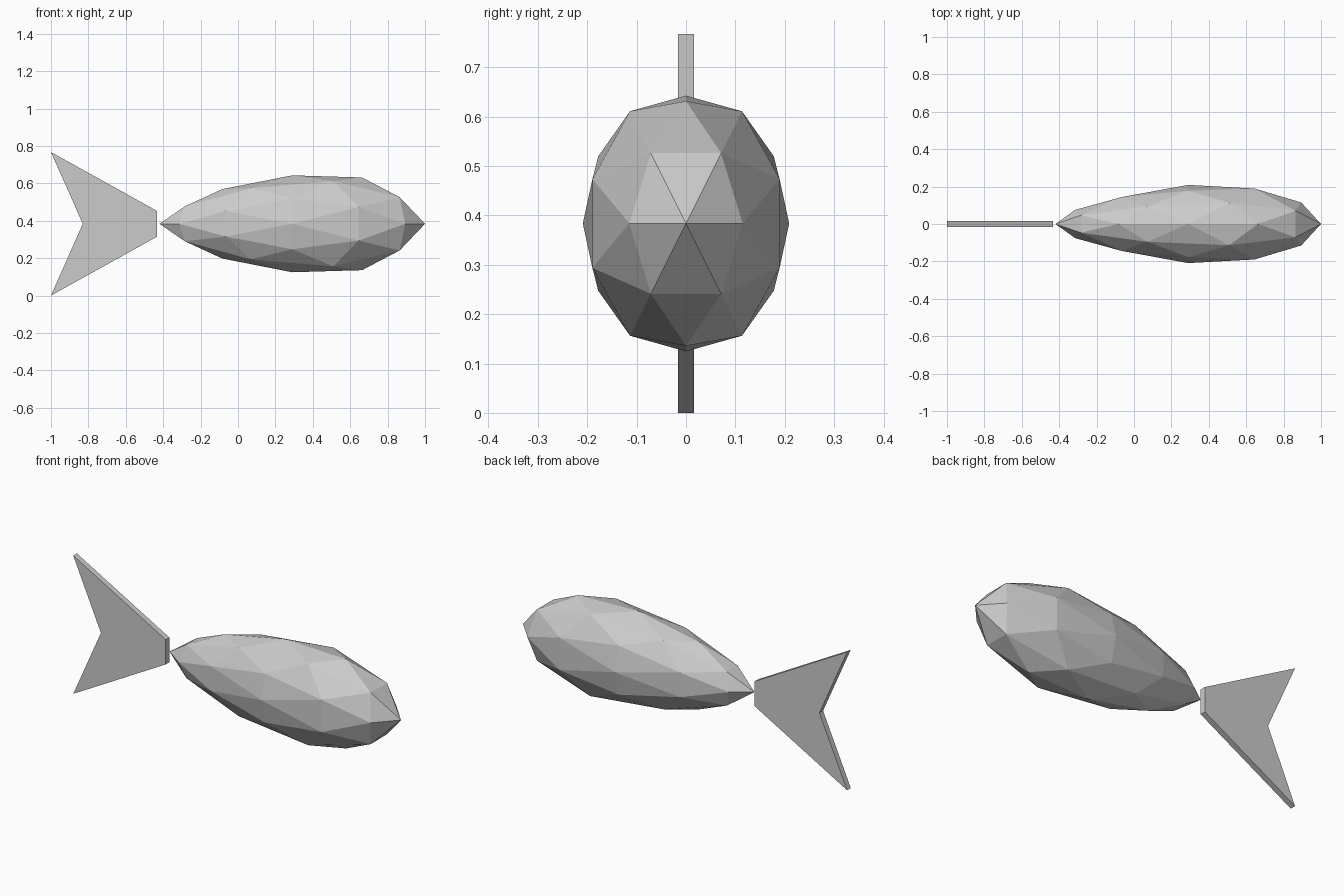
import bpy, bmesh
from mathutils import Vector

if "Cube" in bpy.data.objects:
    bpy.data.objects.remove(bpy.data.objects["Cube"])

MID_Z = 0.3835


def add_object(name, bm):
    bmesh.ops.recalc_face_normals(bm, faces=bm.faces[:])
    mesh = bpy.data.meshes.new(name)
    bm.to_mesh(mesh)
    bm.free()
    obj = bpy.data.objects.new(name, mesh)
    bpy.context.collection.objects.link(obj)
    return obj


# Girth of the body along its length: fuller at the head, tapered to the tail
GIRTH = [(-1, 0.62), (-0.85, 0.69), (-0.81, 0.72), (-0.51, 0.85), (0, 1.0),
         (0.31, 1.085), (0.52, 1.125), (0.81, 1.1), (0.85, 1.045), (1, 1.0)]


def girth(x):
    for (x0, g0), (x1, g1) in zip(GIRTH, GIRTH[1:]):
        if x <= x1:
            return g0 + (g1 - g0) * (x - x0) / (x1 - x0)
    return GIRTH[-1][1]


# Body: faceted icosahedral ball, one subdivision, stretched and tapered
bm = bmesh.new()
a, b = 0.8507, 0.5257
for s in (-1, 1):
    for t in (-1, 1):
        for co in ((s * a, t * b, 0), (0, s * a, t * b), (t * b, 0, s * a)):
            bm.verts.new(co)
bmesh.ops.convex_hull(bm, input=bm.verts[:])
bmesh.ops.subdivide_edges(bm, edges=bm.edges[:], cuts=1, use_grid_fill=True)
for v in bm.verts:
    n = v.co.normalized()
    g = girth(n.x)
    v.co = Vector((0.29 + 0.71 * n.x, 0.209 * g * n.y, MID_Z + 0.259 * g * n.z))
add_object("body", bm)

# Tail fin: thin forked plate
outline = [(-0.433, 0.069), (-1.0, 0.3835), (-0.83, 0), (-1.0, -0.3835), (-0.433, -0.069)]
half = 0.016
bm = bmesh.new()
face = bm.faces.new([bm.verts.new((x, -half, MID_Z + z)) for x, z in outline])
ext = bmesh.ops.extrude_face_region(bm, geom=[face])
bmesh.ops.translate(bm, vec=(0, 2 * half, 0),
                    verts=[e for e in ext["geom"] if isinstance(e, bmesh.types.BMVert)])
add_object("tail_fin", bm)
